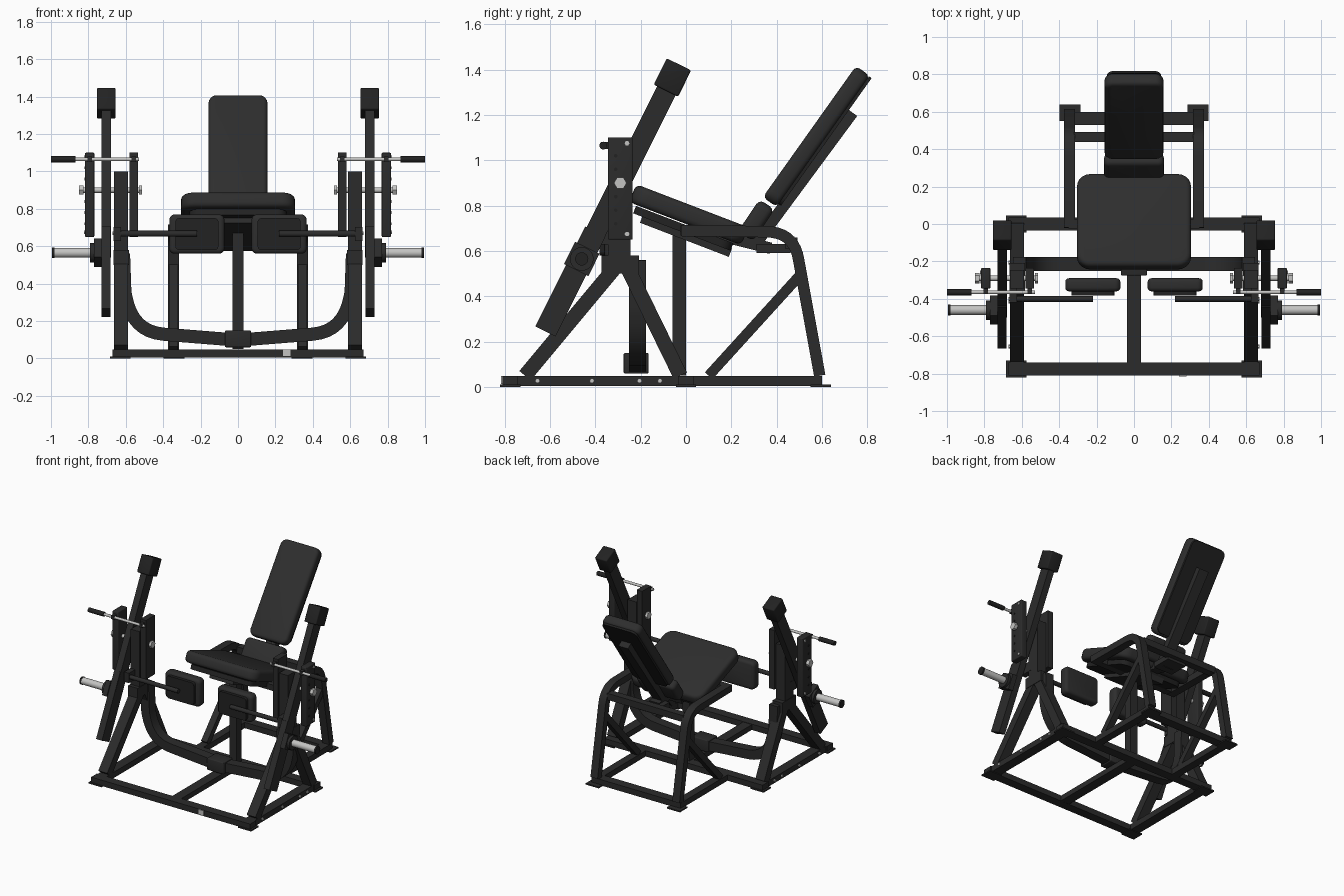
import bpy, bmesh, math
from mathutils import Matrix, Vector

cube = bpy.data.objects.get("Cube")
if cube:
    bpy.data.objects.remove(cube, do_unlink=True)


def material(name, rgb, rough, metal=0.0):
    m = bpy.data.materials.new(name)
    m.use_nodes = True
    m.diffuse_color = (*rgb, 1)
    b = m.node_tree.nodes["Principled BSDF"]
    b.inputs["Base Color"].default_value = (*rgb, 1)
    b.inputs["Roughness"].default_value = rough
    return m


FRAME = material("charcoal frame", (0.024, 0.024, 0.024), 0.5)
PAD = material("black upholstery", (0.027, 0.027, 0.027), 0.6)
GRIP = material("black rubber", (0.016, 0.016, 0.016), 0.7)
STEEL = material("silver steel", (0.55, 0.55, 0.54), 0.4)
made = []


def finish(name, bm, mat):
    bmesh.ops.recalc_face_normals(bm, faces=bm.faces)
    me = bpy.data.meshes.new(name)
    bm.to_mesh(me)
    bm.free()
    me.materials.append(mat)
    ob = bpy.data.objects.new(name, me)
    bpy.context.collection.objects.link(ob)
    made.append(ob)
    return ob


def box(name, loc, size, mat=FRAME, tilt=0, corner=0, edge=0):
    """Box tilted about x, with optional rounded outline and softened rims."""
    bm = bmesh.new()
    bmesh.ops.create_cube(bm, size=1)
    bmesh.ops.scale(bm, vec=size, verts=bm.verts)
    if corner:
        up = [e for e in bm.edges if abs(e.verts[0].co.z - e.verts[1].co.z) > 1e-4]
        bmesh.ops.bevel(bm, geom=up, offset=corner, segments=5, profile=0.5, affect='EDGES')
    if edge:
        rim = [e for e in bm.edges if e.calc_face_angle(0) > 0.7]
        bmesh.ops.bevel(bm, geom=rim, offset=edge, segments=3, profile=0.5, affect='EDGES')
    ob = finish(name, bm, mat)
    ob.location = loc
    ob.rotation_euler.x = math.radians(tilt)
    return ob


def bar(name, x, p, q, wide, deep, mat=FRAME):
    """Straight bar between two (y, z) points."""
    a, b = Vector(p), Vector(q)
    d, c = b - a, (a + b) / 2
    return box(name, (x, c.x, c.y), (wide, d.length, deep), mat,
               math.degrees(math.atan2(d.y, d.x)))


def rod(name, x0, x1, y, z, r, mat=STEEL, sides=20):
    """Round rod running along x."""
    bm = bmesh.new()
    bmesh.ops.create_cone(bm, cap_ends=True, segments=sides, radius1=r, radius2=r,
                          depth=abs(x1 - x0), matrix=Matrix.Rotation(math.pi / 2, 4, 'Y'))
    ob = finish(name, bm, mat)
    ob.location = ((x0 + x1) / 2, y, z)
    return ob


def sweep(name, path, thick, wide, place):
    """Rectangular tube swept along a flat path; place maps (u, v, w) to space."""
    pts = [Vector(p) for p in path]
    bm = bmesh.new()
    rings = []
    for i, p in enumerate(pts):
        d0 = (p - pts[max(i - 1, 0)]).normalized()
        d1 = (pts[min(i + 1, len(pts) - 1)] - p).normalized()
        t = (d0 + d1).normalized()
        n = Vector((-t.y, t.x)) * thick / 2 / max(t.dot(d1 if d1.length else d0), 0.5)
        rings.append([bm.verts.new(place(p.x + a * n.x, p.y + a * n.y, b * wide / 2))
                      for a, b in ((1, 1), (1, -1), (-1, -1), (-1, 1))])
    for r, s in zip(rings, rings[1:]):
        for k in range(4):
            bm.faces.new((r[k], r[(k + 1) % 4], s[(k + 1) % 4], s[k]))
    bm.faces.new(rings[0])
    bm.faces.new(rings[-1])
    return finish(name, bm, FRAME)


def bend(a, c, b, steps=8):
    """Points of a rounded corner from a to b around corner c."""
    a, b, c = Vector(a), Vector(b), Vector(c)
    return [a * (1 - t) ** 2 + c * 2 * t * (1 - t) + b * t * t
            for t in (i / steps for i in range(steps + 1))]


# Base frame
box("front_crossbar", (0, -0.775, 0.027), (1.34, 0.07, 0.044))
box("middle_crossbar", (0, 0, 0.027), (1.34, 0.07, 0.044))
box("rear_crossbar", (0, 0.565, 0.027), (0.72, 0.07, 0.044))
box("centre_rail", (0, -0.39, 0.026), (0.075, 0.76, 0.04))
box("crossbar_marker", (0.26, -0.812, 0.03), (0.04, 0.008, 0.035), STEEL)

# Seat support
box("centre_post", (0, -0.03, 0.36), (0.06, 0.06, 0.62))
box("seat_crossbar", (0, 0.0, 0.69), (0.7, 0.05, 0.045))
box("upper_rear_crossbar", (0, 0.465, 0.635), (0.64, 0.055, 0.05))
box("seat_bracket", (0, 0.385, 0.61), (0.16, 0.15, 0.04))
box("seat_spine", (0, 0.2, 0.655), (0.08, 0.36, 0.05), tilt=-14)

# Lower curved link between the uprights
curve = ([(-0.612, 0.56), (-0.605, 0.36)]
         + bend((-0.60, 0.33), (-0.565, 0.145), (-0.40, 0.13)) + [(0, 0.098)])
curve += [(-p[0], p[1]) for p in reversed(curve[:-1])]
sweep("curved_link", curve, 0.07, 0.075, lambda u, v, w: (u, -0.215 + w, v))
box("curved_link_sleeve", (0, -0.22, 0.105), (0.14, 0.11, 0.09), edge=0.006)

# Upholstery and its backing
box("seat_pad", (0, 0.012, 0.76), (0.61, 0.53, 0.085), PAD, -21, 0.07, 0.025)
box("seat_board", (0, -0.012, 0.70), (0.52, 0.46, 0.035), GRIP, -21, 0.05)
box("seat_mount", (0, 0.0, 0.668), (0.2, 0.42, 0.04), FRAME, -21)
box("lumbar_pad", (0, 0.31, 0.735), (0.32, 0.17, 0.08), PAD, 56, 0.03, 0.025)
box("backrest_pad", (0, 0.575, 1.105), (0.315, 0.71, 0.075), PAD, 54.6, 0.045, 0.022)
box("backrest_board", (0, 0.613, 1.085), (0.29, 0.69, 0.014), GRIP, 54.6, 0.04)
bar("backrest_spine", 0, (0.31, 0.635), (0.735, 1.21), 0.08, 0.05)

# Paired parts
for s, side in ((1, "left"), (-1, "right")):
    def n(part):
        return side + "_" + part

    # Base rails and feet
    box(n("base_rail"), (s * 0.625, -0.39, 0.027), (0.075, 0.8, 0.044))
    box(n("rear_base_rail"), (s * 0.345, 0.3, 0.027), (0.06, 0.6, 0.044))
    for part, x, y in (("front", 0.63, -0.775), ("middle", 0.63, 0), ("rear", 0.342, 0.595)):
        box(n(part + "_foot"), (s * x, y, 0.005), (0.11, 0.09, 0.01))
    for y in (-0.655, -0.415, -0.205, -0.115):
        rod(n("rail_bolt"), s * 0.655, s * 0.671, y, 0.027, 0.011, sides=6)

    # Rear bent leg and diagonal brace
    path = [(-0.02, 0.69), (0.36, 0.685)] + bend((0.38, 0.683), (0.48, 0.67), (0.497, 0.56)) \
        + [(0.59, 0.05)]
    sweep(n("rear_leg"), path, 0.05, 0.06, lambda u, v, w: (s * 0.345 + w, u, v))
    bar(n("rear_brace"), s * 0.345, (0.1, 0.05), (0.5, 0.49), 0.05, 0.045)

    # Upright A-frame
    bar(n("front_strut"), s * 0.625, (-0.71, 0.05), (-0.31, 0.53), 0.075, 0.065)
    bar(n("back_strut"), s * 0.625, (-0.025, 0.05), (-0.27, 0.55), 0.075, 0.065)
    box(n("upright_joint"), (s * 0.625, -0.29, 0.54), (0.082, 0.165, 0.08))
    box(n("upright"), (s * 0.625, -0.295, 0.78), (0.075, 0.1, 0.44))
    box(n("inner_plate"), (s * 0.557, -0.29, 0.875), (0.045, 0.11, 0.45))
    box(n("outer_plate"), (s * 0.793, -0.29, 0.875), (0.05, 0.11, 0.45), edge=0.006)

    # Adjustment bolts
    rod(n("pivot_shaft"), s * 0.53, s * 0.84, -0.29, 0.9, 0.014)
    for a, b in ((0.512, 0.53), (0.825, 0.85)):
        rod(n("pivot_nut"), s * a, s * b, -0.29, 0.9, 0.028, sides=6)
    for y, z in ((-0.26, 1.075), (-0.26, 0.675)):
        rod(n("plate_bolt"), s * 0.815, s * 0.824, y, z, 0.011, sides=6)
    for z in (0.72, 0.78, 0.84, 0.96, 1.02):
        rod(n("plate_stud"), s * 0.815, s * 0.821, -0.31, z, 0.008, GRIP, 10)

    # Swinging lever arm
    bar(n("lever_arm"), s * 0.705, (-0.46, 0.56), (-0.08, 1.32), 0.05, 0.09)
    bar(n("lever_foot"), s * 0.706, (-0.62, 0.245), (-0.4, 0.685), 0.05, 0.1)
    box(n("lever_cap"), (s * 0.705, -0.06, 1.365), (0.1, 0.12, 0.13), GRIP, -26.5, 0, 0.008)

    # Weight peg
    box(n("peg_block"), (s * 0.75, -0.46, 0.565), (0.04, 0.11, 0.12), FRAME, 63.5)
    rod(n("peg_flange"), s * 0.765, s * 0.79, -0.46, 0.565, 0.052, FRAME, 28)
    rod(n("weight_peg"), s * 0.79, s * 0.985, -0.46, 0.565, 0.026, STEEL, 24)
    rod(n("peg_end"), s * 0.982, s * 0.995, -0.46, 0.565, 0.029, GRIP, 24)

    # Hand lever
    rod(n("handle_rod"), s * 0.53, s * 0.88, -0.365, 1.065, 0.01)
    rod(n("handle_grip"), s * 0.87, s, -0.365, 1.065, 0.017, GRIP)
    for x in (0.557, 0.793):
        box(n("handle_lug"), (s * x, -0.35, 1.065), (0.025, 0.05, 0.03))

    # Shin pad on its rod
    box(n("shin_pad"), (s * 0.22, -0.325, 0.665), (0.295, 0.21, 0.07), PAD, 90, 0.03, 0.02)
    box(n("shin_pad_board"), (s * 0.22, -0.37, 0.665), (0.23, 0.17, 0.025), GRIP, 90, 0.02)
    rod(n("shin_rod"), s * 0.22, s * 0.64, -0.4, 0.667, 0.016, FRAME)
    box(n("shin_rod_mount"), (s * 0.645, -0.365, 0.665), (0.04, 0.11, 0.075))
    rod(n("mount_bolt"), s * 0.66, s * 0.672, -0.4, 0.67, 0.011, sides=6)

# Smooth the rounded surfaces, keep edges sharp
bpy.ops.object.select_all(action='DESELECT')
for ob in made:
    ob.select_set(True)
bpy.context.view_layer.objects.active = made[0]
bpy.ops.object.shade_smooth_by_angle(angle=math.radians(35))
